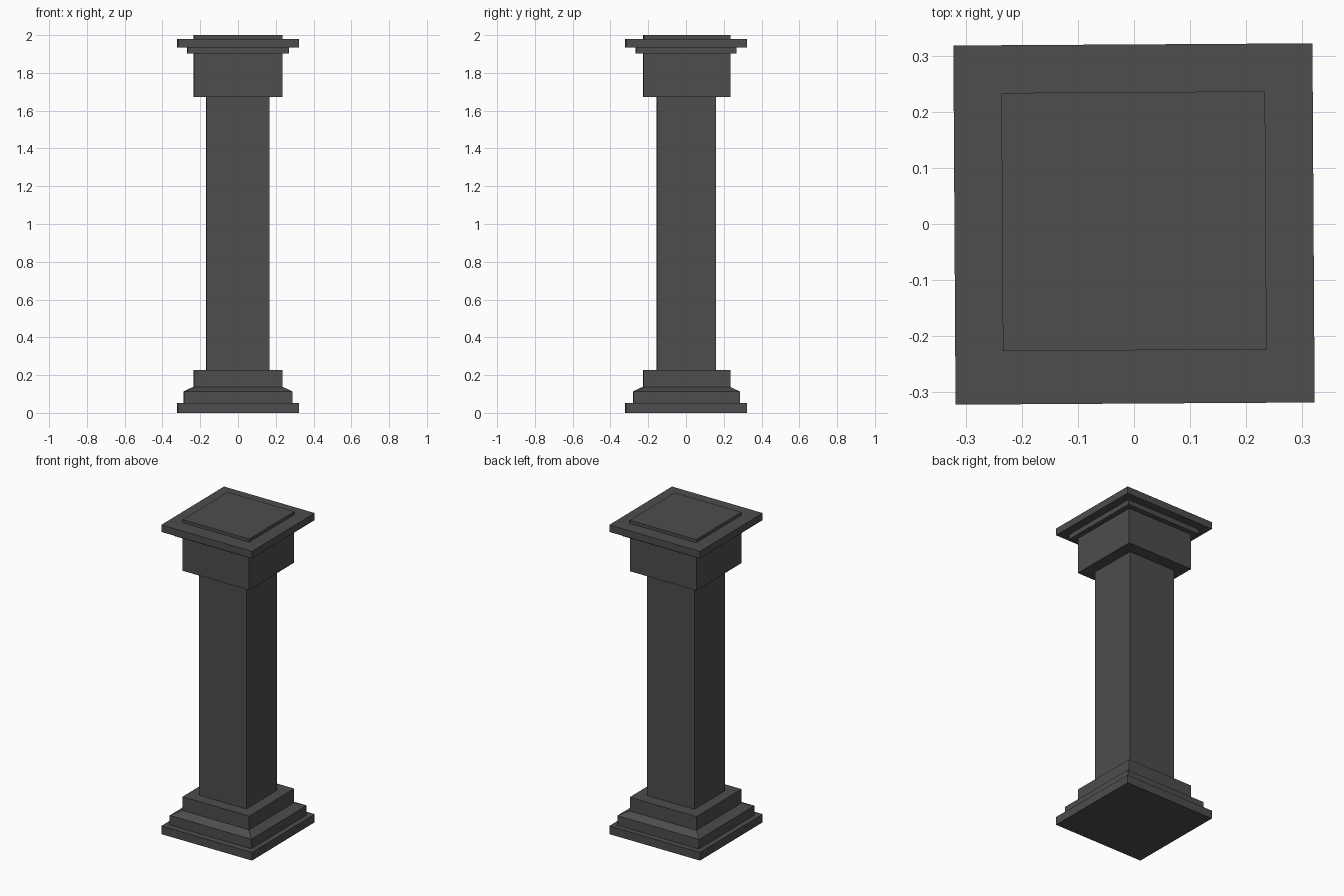
import bpy, bmesh, math
from mathutils import Matrix

if "Cube" in bpy.data.objects:
    bpy.data.objects.remove(bpy.data.objects["Cube"])

stone = bpy.data.materials.new("dark grey stone")
stone.diffuse_color = (0.075, 0.074, 0.077, 1.0)
stone.use_nodes = True
stone.node_tree.nodes["Principled BSDF"].inputs["Base Color"].default_value = stone.diffuse_color

TURN = Matrix.Rotation(math.radians(0.35), 4, 'Z')  # the pillar is very slightly turned


def tier(name, levels, x=0.0, y=0.0):
    """Square block lofted through levels of (z, half width x, half width y)."""
    bm = bmesh.new()
    rings = []
    for z, hx, hy in levels:
        rings.append([bm.verts.new((x + sx * hx, y + sy * hy, z))
                      for sx, sy in ((-1, -1), (1, -1), (1, 1), (-1, 1))])
    bm.faces.new(rings[0][::-1])
    bm.faces.new(rings[-1])
    for a, b in zip(rings, rings[1:]):
        for i in range(4):
            j = (i + 1) % 4
            bm.faces.new((a[i], a[j], b[j], b[i]))
    bm.transform(TURN)
    mesh = bpy.data.meshes.new(name)
    bm.to_mesh(mesh)
    bm.free()
    mesh.materials.append(stone)
    obj = bpy.data.objects.new(name, mesh)
    bpy.context.collection.objects.link(obj)


# Base: plinth, sloped step and pedestal block
tier("plinth", [(0, 0.32, 0.32), (0.052, 0.32, 0.32)])
tier("sloped_step", [(0.052, 0.288, 0.282), (0.113, 0.288, 0.282), (0.138, 0.235, 0.23)], y=0.002)
tier("base_block", [(0.138, 0.235, 0.23), (0.226, 0.235, 0.23)], y=0.004)

# Square shaft
tier("shaft", [(0.226, 0.167, 0.156), (1.673, 0.167, 0.156)], x=-0.002, y=0.002)

# Capital: block, moulding, slab and raised top panel
tier("capital_block", [(1.673, 0.235, 0.23), (1.903, 0.235, 0.23)], y=0.004)
tier("moulding", [(1.903, 0.268, 0.267), (1.935, 0.268, 0.267)])
tier("top_slab", [(1.935, 0.32, 0.32), (1.98, 0.32, 0.32)])
tier("top_panel", [(1.98, 0.235, 0.23), (2.0, 0.235, 0.23)], y=0.005)
